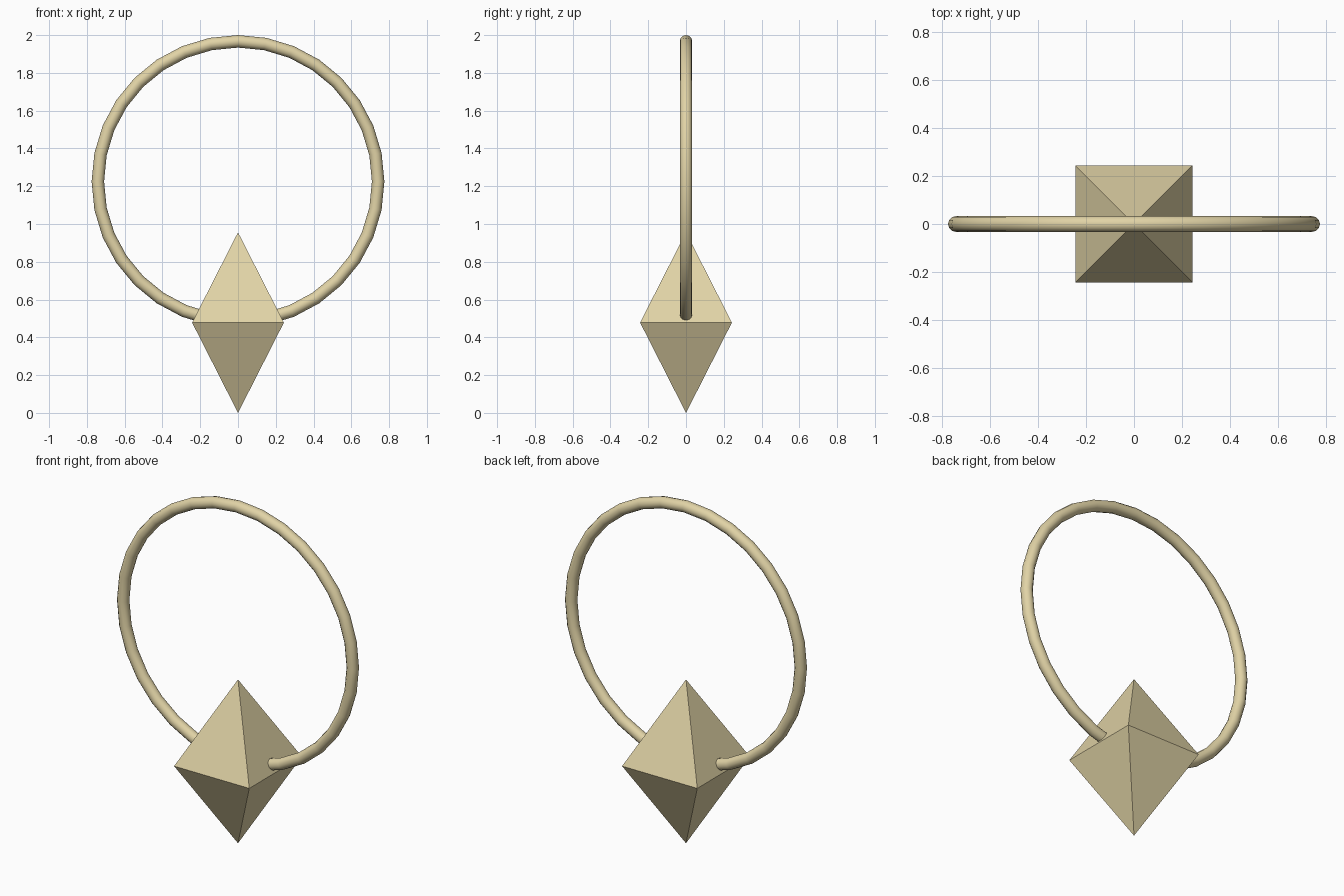
import bpy, bmesh, math

if "Cube" in bpy.data.objects:
    bpy.data.objects.remove(bpy.data.objects["Cube"])

# Ring: thin upright hoop passing through the crystal
bpy.ops.mesh.primitive_torus_add(major_segments=32, minor_segments=12,
                                 major_radius=0.742, minor_radius=0.033,
                                 location=(0, 0, 1.225), rotation=(math.pi / 2, 0, 0))
ring = bpy.context.object
ring.name = "ring"
bpy.ops.object.shade_smooth_by_angle(angle=math.radians(40))

# Crystal: flat-faced square bipyramid
HALF, MID = 0.243, 0.478
bm = bmesh.new()
corners = [bm.verts.new((x * HALF, y * HALF, MID))
           for x, y in ((-1, -1), (1, -1), (1, 1), (-1, 1))]
top = bm.verts.new((0, 0, 2 * MID))
bottom = bm.verts.new((0, 0, 0))
for i in range(4):
    a, b = corners[i], corners[(i + 1) % 4]
    bm.faces.new((a, b, top))
    bm.faces.new((b, a, bottom))
mesh = bpy.data.meshes.new("crystal")
bm.to_mesh(mesh)
bm.free()
crystal = bpy.data.objects.new("crystal", mesh)
bpy.context.collection.objects.link(crystal)

# Shared pale gold colour
gold = bpy.data.materials.new("pale_gold")
gold.diffuse_color = (0.75, 0.65, 0.38, 1)
gold.use_nodes = True
gold.node_tree.nodes["Principled BSDF"].inputs["Base Color"].default_value = gold.diffuse_color
for part in (ring, crystal):
    part.data.materials.append(gold)
